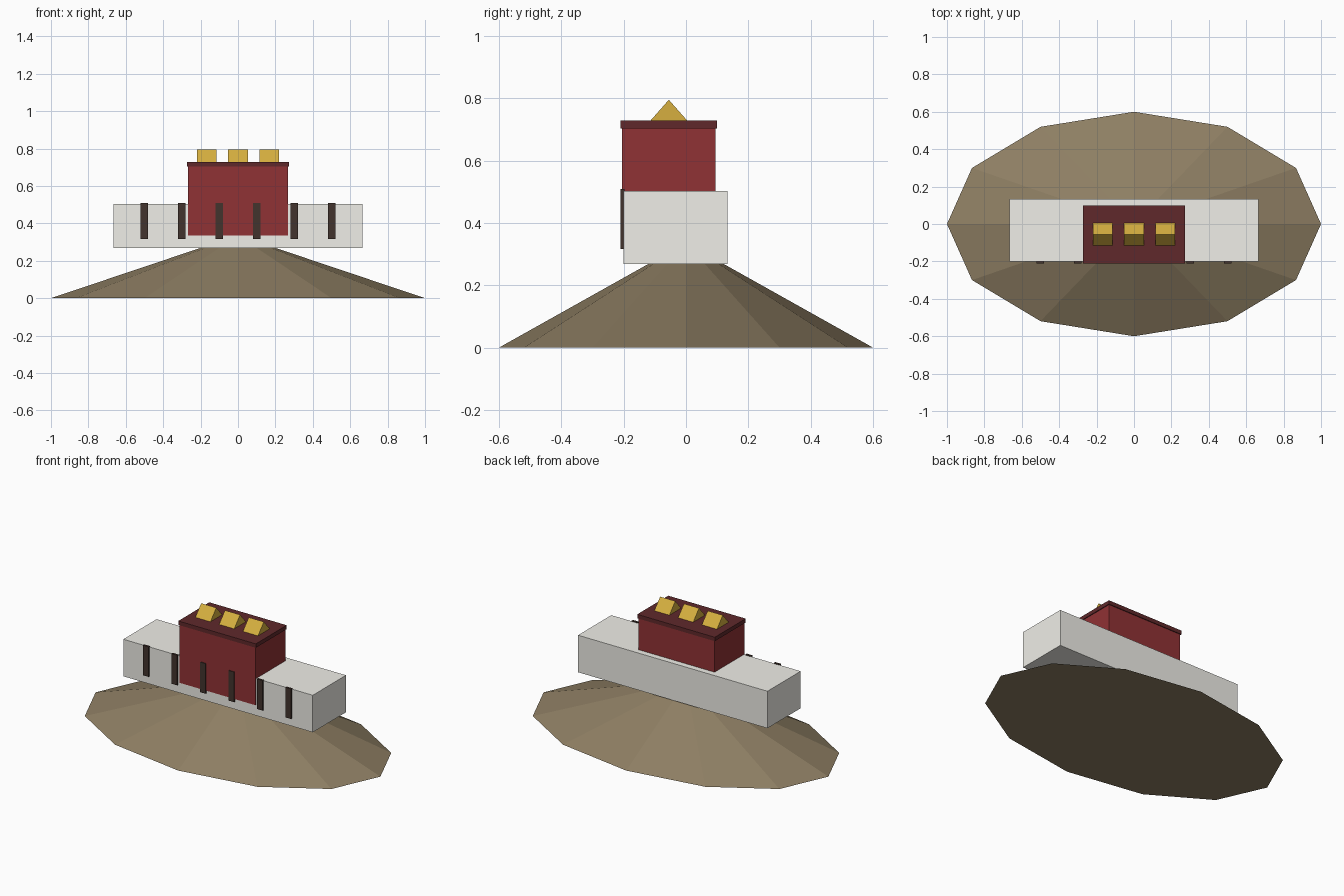
import bpy, bmesh

if "Cube" in bpy.data.objects:
    bpy.data.objects.remove(bpy.data.objects["Cube"])


def material(name, rgb):
    m = bpy.data.materials.new(name)
    m.diffuse_color = (*rgb, 1)
    m.use_nodes = True
    m.node_tree.nodes["Principled BSDF"].inputs["Base Color"].default_value = m.diffuse_color
    return m


EARTH = material("earth", (0.27, 0.21, 0.125))
WHITE = material("whitewash", (0.87, 0.86, 0.81))
RED = material("red_wall", (0.28, 0.032, 0.035))
MAROON = material("maroon", (0.116, 0.022, 0.024))
GOLD = material("gold", (0.67, 0.43, 0.05))
DARK = material("dark_wood", (0.055, 0.033, 0.026))


def finish(name, bm, mat):
    bmesh.ops.recalc_face_normals(bm, faces=bm.faces)
    me = bpy.data.meshes.new(name)
    bm.to_mesh(me)
    bm.free()
    me.materials.append(mat)
    ob = bpy.data.objects.new(name, me)
    bpy.context.collection.objects.link(ob)
    return ob


def box(name, x, y, z, mat):
    bm = bmesh.new()
    bmesh.ops.create_cube(bm, size=1)
    for v in bm.verts:
        for i, (lo, hi) in enumerate((x, y, z)):
            v.co[i] = hi if v.co[i] > 0 else lo
    return finish(name, bm, mat)


def gable(name, cx, half_x, cy, half_y, z0, z1, mat):
    # Triangular prism running along x
    bm = bmesh.new()
    profile = [(cy - half_y, z0), (cy + half_y, z0), (cy, z1)]
    left, right = ([bm.verts.new((cx + s * half_x, y, z)) for y, z in profile] for s in (-1, 1))
    bm.faces.new(left)
    bm.faces.new(right)
    for i in range(3):
        j = (i + 1) % 3
        bm.faces.new((left[i], left[j], right[j], right[i]))
    return finish(name, bm, mat)


# Hill: twelve-sided elliptical cone
bm = bmesh.new()
bmesh.ops.create_cone(bm, cap_ends=True, segments=12, radius1=1, radius2=0, depth=0.336)
for v in bm.verts:
    v.co.y *= 0.6
    v.co.z += 0.168
finish("hill", bm, EARTH)

# Long white wing and central red block
box("white_wing", (-0.665, 0.665), (-0.2, 0.133), (0.268, 0.503), WHITE)
box("red_block", (-0.267, 0.267), (-0.205, 0.095), (0.335, 0.705), RED)
box("roof_slab", (-0.272, 0.272), (-0.21, 0.1), (0.703, 0.728), MAROON)

# Golden roof ridges
for i in (-1, 0, 1):
    gable(f"roof_ridge_{i + 2}", i * 0.167, 0.053, -0.055, 0.06, 0.727, 0.795, GOLD)

# Front pilasters
for i in range(6):
    cx = -0.5 + 0.2 * i
    box(f"pilaster_{i + 1}", (cx - 0.02, cx + 0.02), (-0.21, -0.197), (0.317, 0.508), DARK)
